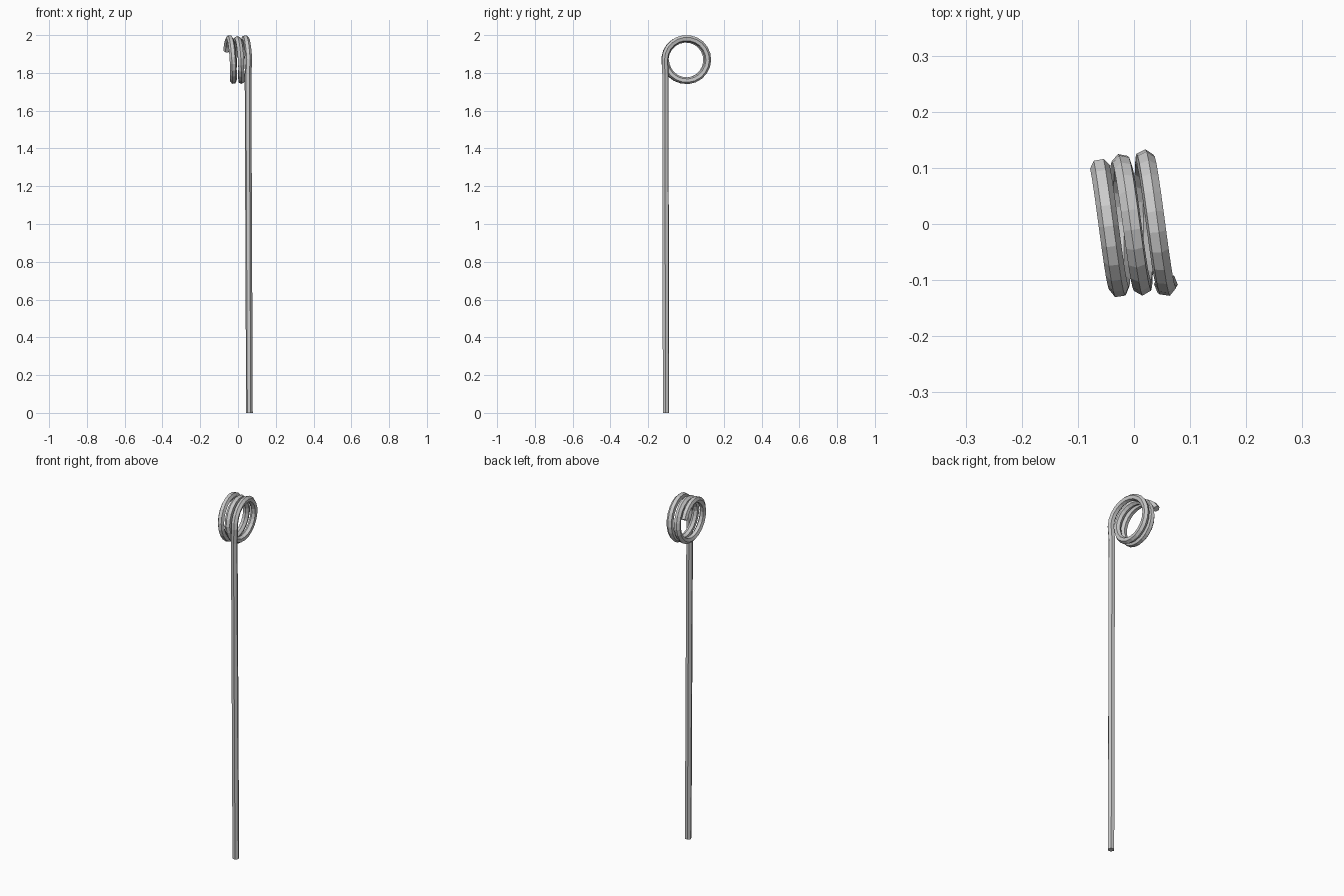
import bpy
from math import pi, sin, cos

if "Cube" in bpy.data.objects:
    bpy.data.objects.remove(bpy.data.objects["Cube"])

R, ZC, WIRE = 0.1135, 1.8695, 0.0178
TURNS, SEG = 2.43, 22

# straight leg, from the ground up to the coil
pts = [(0.0605, -0.106, 0.0), (0.053, -0.109, 1.79)]

# coil around the x axis, slightly skewed, with a tighter middle turn
n = round(TURNS * SEG)
for i in range(n + 1):
    t = TURNS * i / n
    a = pi - 2 * pi * t
    r = R - 0.005 * sin(pi * min(max(t - 0.5, 0), 1.5) / 1.5)
    y = r * cos(a) + (0.002 if t < 1 else -0.001)
    pts.append((0.049 - 0.042 * t - 0.075 * y, y, ZC + r * sin(a)))

# six-sided wire swept along the path
curve = bpy.data.curves.new("spring_tine", 'CURVE')
curve.dimensions = '3D'
curve.bevel_depth = WIRE
curve.bevel_resolution = 1
curve.use_fill_caps = True
spline = curve.splines.new('POLY')
spline.points.add(len(pts) - 1)
for p, co in zip(spline.points, pts):
    p.co = (*co, 1)
spline.use_smooth = False
tine = bpy.data.objects.new("spring_tine", curve)
bpy.context.collection.objects.link(tine)
